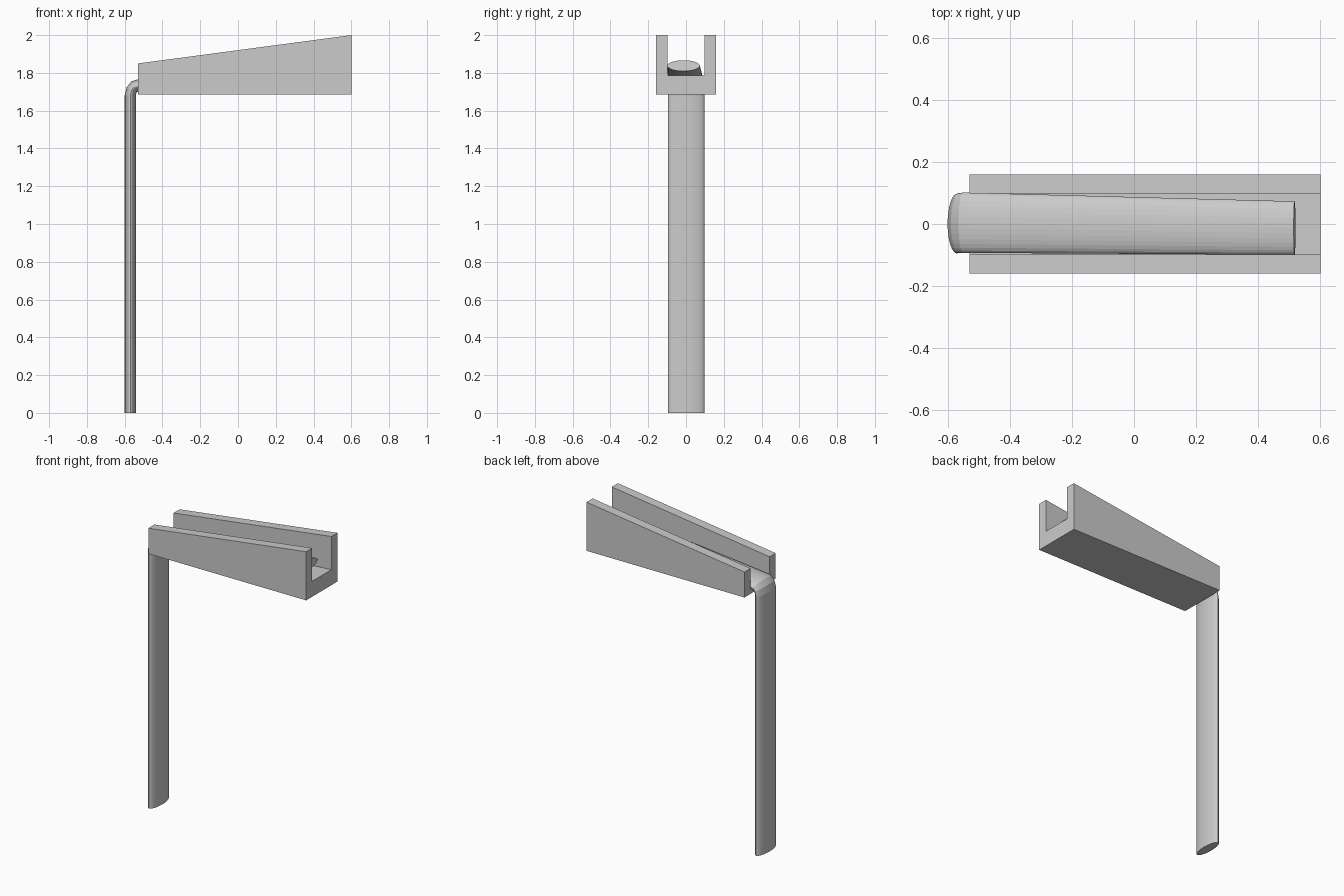
import bpy, bmesh
from math import sin, cos, pi, radians

if "Cube" in bpy.data.objects:
    bpy.data.objects.remove(bpy.data.objects["Cube"])


def make_object(name, bm):
    bmesh.ops.recalc_face_normals(bm, faces=bm.faces)
    mesh = bpy.data.meshes.new(name)
    bm.to_mesh(mesh)
    bm.free()
    obj = bpy.data.objects.new(name, mesh)
    bpy.context.collection.objects.link(obj)
    return obj


def loft(name, rings):
    """Join a list of equal-length point loops and cap both ends."""
    bm = bmesh.new()
    loops = [[bm.verts.new(p) for p in ring] for ring in rings]
    n = len(loops[0])
    for a, b in zip(loops, loops[1:]):
        for i in range(n):
            j = (i + 1) % n
            bm.faces.new((a[i], a[j], b[j], b[i]))
    bm.faces.new(loops[0])
    bm.faces.new(loops[-1])
    return make_object(name, bm)


# Trough: U profile, tapering towards the spout end
def u_profile(x, floor, top, base=1.685, outer=0.16, inner=0.098):
    half = [(outer, base), (outer, top), (inner, top), (inner, floor)]
    pts = half + [(-y, z) for y, z in reversed(half)]
    return [(x, y, z) for y, z in pts]


loft("trough", [u_profile(-0.53, 1.715, 1.85), u_profile(0.60, 1.785, 2.0)])


# Water: flattened tube running down the trough, over the lip and to the ground
def ellipse(x, y, z, tilt, width, thick, sides=32):
    t = radians(tilt)          # direction of flow below horizontal
    ring = []
    for i in range(sides):
        a = 2 * pi * i / sides
        h = thick * sin(a)
        ring.append((x - h * sin(t), y + width * cos(a), z + h * cos(t)))
    return ring


path = [  # x, y, z, tilt, half width, half thickness
    (0.517, -0.013, 1.838, 6, 0.086, 0.029),
    (-0.53, 0.004, 1.733, 8, 0.097, 0.032),
    (-0.55, 0.004, 1.726, 28, 0.097, 0.032),
    (-0.564, 0.003, 1.708, 58, 0.096, 0.030),
    (-0.570, 0.001, 1.68, 90, 0.096, 0.030),
    (-0.570, 0.001, 0.0, 90, 0.096, 0.030),
]
loft("water_stream", [ellipse(*p) for p in path])
